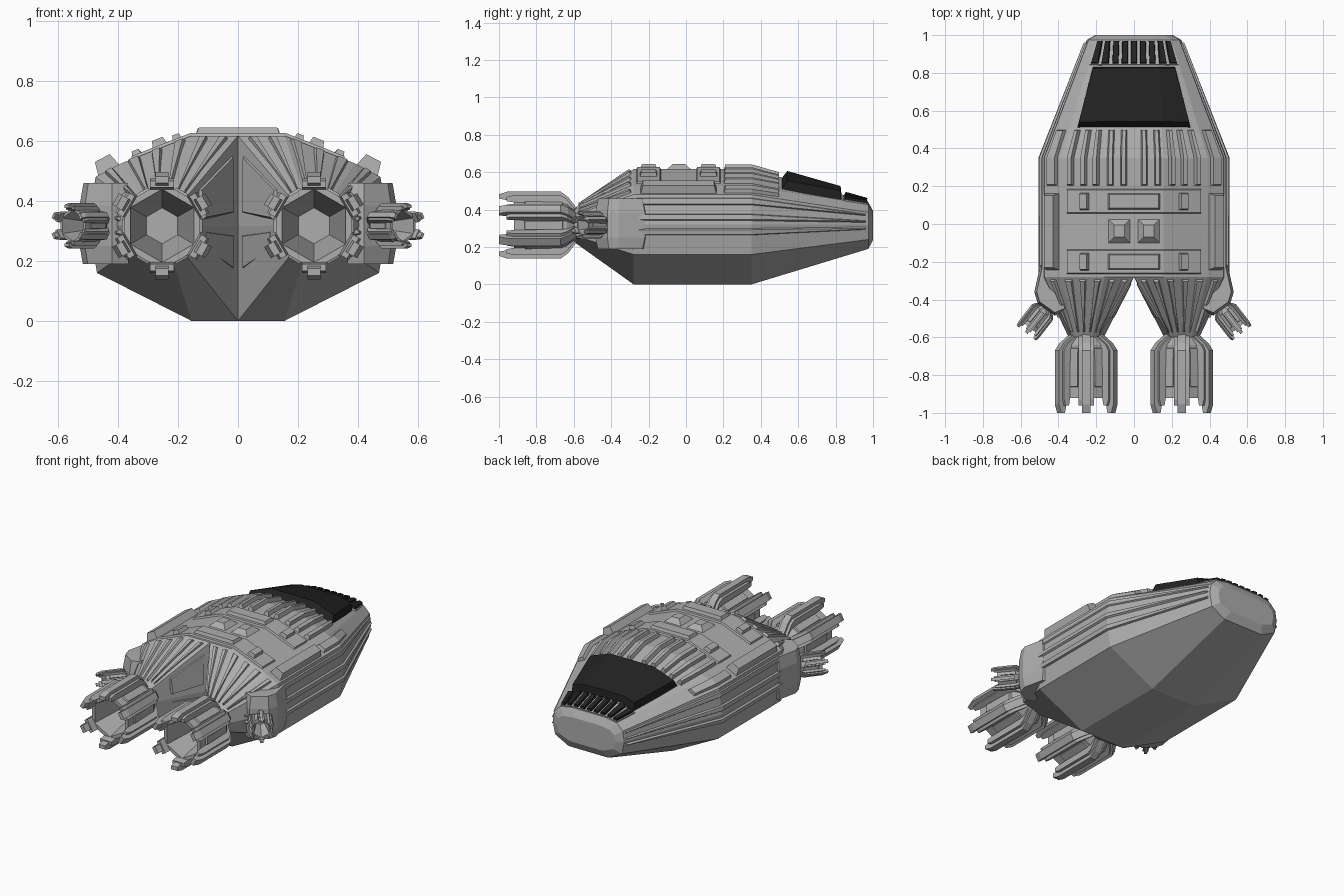
import bpy, bmesh, math
from mathutils import Vector, Matrix

if "Cube" in bpy.data.objects:
    bpy.data.objects.remove(bpy.data.objects["Cube"])


def material(name, c):
    m = bpy.data.materials.new(name)
    m.diffuse_color = (*c, 1)
    m.use_nodes = True
    m.node_tree.nodes["Principled BSDF"].inputs["Base Color"].default_value = m.diffuse_color
    return m


GREY = material("hull grey", (0.42, 0.42, 0.42))
DARK = material("canopy black", (0.016, 0.016, 0.016))

# ---- hull stations: half cross-sections (x, z), bottom centre -> side -> top centre -> back down
CX, CZ = 0.253, 0.317
MID = [(0, 0), (.155, 0), (.47, .16), (.497, .32), (.475, .48), (.39, .525),
       (.155, .617), (0, .617), (0, .317), (0, 0)]
NOSE = [(0, .19), (.14, .19), (.235, .24), (.25, .32), (.24, .385), (.2, .425),
        (.12, .44), (0, .44), (0, .317), (0, .19)]
TIP = [(x * .82, .315 + (z - .315) * .62) for x, z in NOSE]
RING = []
for x, z in MID:
    a = math.atan2(z - CZ, x - CX)
    RING.append((CX + .093 * math.cos(a), CZ + .093 * math.sin(a)))
STATIONS = [(-.6, RING), (-.28, MID), (.35, MID), (.975, NOSE), (1.0, TIP)]


def P(u, y):
    """Point on the hull surface; u is a fractional section index."""
    y = min(max(y, -.6), 1.0)
    k = 0
    while k < 3 and y > STATIONS[k + 1][0]:
        k += 1
    (ya, A), (yb, B) = STATIONS[k], STATIONS[k + 1]
    t = (y - ya) / (yb - ya)
    i = min(max(int(u), 0), 8)
    f = u - i
    p = [(S[i][0] * (1 - f) + S[i + 1][0] * f, S[i][1] * (1 - f) + S[i + 1][1] * f) for S in (A, B)]
    return Vector((p[0][0] * (1 - t) + p[1][0] * t, y, p[0][1] * (1 - t) + p[1][1] * t))


def tangent_u(u, y):
    hi = min(u + .02, 7) if u <= 7 else u + .02
    lo = max(u - .02, 7) if u > 7 else u - .02
    return (P(hi, y) - P(lo, y)) / (hi - lo)


def normal(u, y):
    return (P(u, y + .005) - P(u, y - .005)).cross(tangent_u(u, y)).normalized()


def ux(x, y):
    """Section index on the upper deck for a given x."""
    for i in (4, 5, 6):
        a, b = P(i, y).x, P(i + 1, y).x
        if b <= x <= a:
            return i + (a - x) / (a - b)
    return 4


def finish(name, bm, mat):
    bmesh.ops.recalc_face_normals(bm, faces=bm.faces)
    me = bpy.data.meshes.new(name)
    bm.to_mesh(me)
    bm.free()
    me.materials.append(mat)
    ob = bpy.data.objects.new(name, me)
    bpy.context.collection.objects.link(ob)
    ob.modifiers.new("mirror", 'MIRROR').use_axis = (True, False, False)
    return ob


def plate(bm, u0, u1, y0, y1, h, b=.01):
    """Raised bevelled plate that follows the hull."""
    us = [u0] + [i for i in range(10) if u0 + .01 < i < u1 - .01] + [u1]
    ys = [y0] + [s[0] for s in STATIONS if y0 + .02 < s[0] < y1 - .02] + [y1]

    def grid(off, b):
        rows = []
        for j, y in enumerate(ys):
            yy = y + (b if j == 0 else -b if j == len(ys) - 1 else 0)
            row = []
            for i, u in enumerate(us):
                du = b / max(tangent_u(u, yy).length, .01)
                uu = u + (du if i == 0 else -du if i == len(us) - 1 and u != 7 else 0)
                row.append(bm.verts.new(P(uu, yy) + normal(uu, yy) * off))
            rows.append(row)
        return rows

    lo, hi = grid(-.01, 0), grid(h, b)
    m, n = len(ys), len(us)
    for g in (lo, hi):
        for j in range(m - 1):
            for i in range(n - 1):
                bm.faces.new((g[j][i], g[j][i + 1], g[j + 1][i + 1], g[j + 1][i]))
    rim = [(0, i) for i in range(n)] + [(j, n - 1) for j in range(1, m)] + \
          [(m - 1, i) for i in range(n - 2, -1, -1)] + [(j, 0) for j in range(m - 2, 0, -1)]
    for (a, c), (d, e) in zip(rim, rim[1:] + rim[:1]):
        bm.faces.new((lo[a][c], lo[d][e], hi[d][e], hi[a][c]))


def plates(name, specs, mat=GREY):
    bm = bmesh.new()
    for s in specs:
        plate(bm, *s)
    return finish(name, bm, mat)


def deck(x_in, x_out, y0, y1, h, b=.01):
    ym = (y0 + y1) / 2
    return (ux(x_out, ym), 7 if x_in == 0 else ux(x_in, ym), y0, y1, h, b)


# ---- hull: half loft, split into an engine cone at the rear, mirrored
bm = bmesh.new()
rows = [[bm.verts.new((x, y, z)) for x, z in S[:9]] for y, S in STATIONS]
for k in range(4):
    for i in range(9 if k == 0 else 7):
        j = (i + 1) % 9
        bm.faces.new((rows[k][i], rows[k][j], rows[k + 1][j], rows[k + 1][i]))
bm.faces.new(rows[0])
bm.faces.new(rows[4][:8])
bmesh.ops.delete(bm, geom=[v for v in bm.verts if not v.link_faces], context='VERTS')
finish("hull", bm, GREY)

# ---- cockpit canopy and nose louvres
plates("canopy", [(5.2, 7, .51, .835, .042, .02)], DARK)
plates("louvre_bed", [deck(0, .218, .84, .975, .006, .004)])
plates("louvres", [deck(0, .018, .845, .968, .02, .004)] +
       [deck(x, x + .036, .845, .968, .02, .004) for x in (.03, .078, .126, .174)], DARK)

# ---- deck ribs behind the canopy, mid deck panels, rear cone ribs
plates("deck_ribs", [deck(x - .02, x + .02, .2, .5, .024) for x in (.055, .125, .2, .265, .335)] +
       [(4.15, 4.85, .2, .5, .02)])
plates("mid_bands", [deck(0, .36, y, y + .14, .01) for y in (-.27, .05)])
plates("mid_panels", [deck(0, .145, y, y + .1, .028, .015) for y in (-.25, .07)] +
       [deck(.23, .285, y, y + .1, .032) for y in (-.25, .07)])
plates("centre_domes", [deck(.01, .145, -.11, .035, .028, .04)])
plates("shoulder_plates", [(4.08, 4.95, -.245, .165, .045, .014)])
plates("rear_ribs", [(u, u + w, -.575, -.29, .014, .008) for u, w in
       ((4.3, .4), (5.08, .2), (5.42, .18), (5.76, .18), (6.15, .25), (6.6, .25))] +
       [(7.15, 7.85, -.5, -.31, .006, .006), (8.1, 8.5, -.5, -.31, .006, .006)])

# ---- long side rails
plates("side_rails", [(3.1, 3.38, -.5, .965, .012), (2.62, 2.9, -.5, .965, .012),
                      (3.62, 3.92, -.27, .965, .008)])

# ---- thruster housings on the flanks
bm = bmesh.new()
outline = [(.44, -.2), (.497, -.22), (.528, -.36), (.51, -.42), (.42, -.485), (.36, -.46)]
levels = []
for z, s in ((.19, .9), (.25, 1), (.385, 1), (.46, .88)):
    levels.append([bm.verts.new((.42 + (x - .42) * s, -.35 + (y + .35) * s, z)) for x, y in outline])
for A, B in zip(levels, levels[1:]):
    for i in range(6):
        j = (i + 1) % 6
        bm.faces.new((A[i], A[j], B[j], B[i]))
bm.faces.new(levels[0])
bm.faces.new(levels[-1])
finish("thruster_housing", bm, GREY)


def extrude_profile(bm, profile, width, angle):
    """Fin: (distance, radius) profile given a width and turned about the axis."""
    rot = Matrix.Rotation(angle, 3, 'Y')
    sides = [[bm.verts.new(rot @ Vector((s * width / 2, -d, r))) for d, r in profile] for s in (-1, 1)]
    n = len(profile)
    for i in range(n):
        j = (i + 1) % n
        bm.faces.new((sides[0][i], sides[0][j], sides[1][j], sides[1][i]))
    bm.faces.new(sides[0])
    bm.faces.new(sides[1])


def engine(name, matrix):
    """Hexagonal nozzle along -y with stepped fins on its corners."""
    bm = bmesh.new()
    rings = []
    for d, r in ((-.03, .085), (0, .09), (.06, .136), (.34, .146), (.34, .122), (.06, .06)):
        rings.append([bm.verts.new((r * math.sin(k * math.pi / 3), -d, r * math.cos(k * math.pi / 3)))
                      for k in range(6)])
    for A, B in zip(rings, rings[1:]):
        for i in range(6):
            j = (i + 1) % 6
            bm.faces.new((A[i], A[j], B[j], B[i]))
    bm.faces.new(rings[0])
    bm.faces.new(rings[-1])
    fin = [(.0, .085), (.05, .15), (.09, .179), (.375, .179), (.42, .165), (.42, .142), (.33, .125), (.1, .12)]
    base = [(.01, .08), (.06, .142), (.09, .158), (.35, .158), (.38, .15), (.38, .128), (.33, .12), (.1, .11)]
    panel = [(.07, .1), (.08, .128), (.28, .134), (.29, .11)]
    for k in range(6):
        extrude_profile(bm, fin, .044, k * math.pi / 3)
        extrude_profile(bm, base, .08, k * math.pi / 3)
        extrude_profile(bm, panel, .045, (k + .5) * math.pi / 3)
    bm.transform(matrix)
    return finish(name, bm, GREY)


# ---- main engines and small steering thrusters
engine("main_engine", Matrix.Translation((CX, -.58, CZ)))
engine("side_thruster", Matrix.Translation((.462, -.438, .317)) @
       Matrix.Rotation(math.radians(38), 4, 'Z') @ Matrix.Scale(.42, 4))
